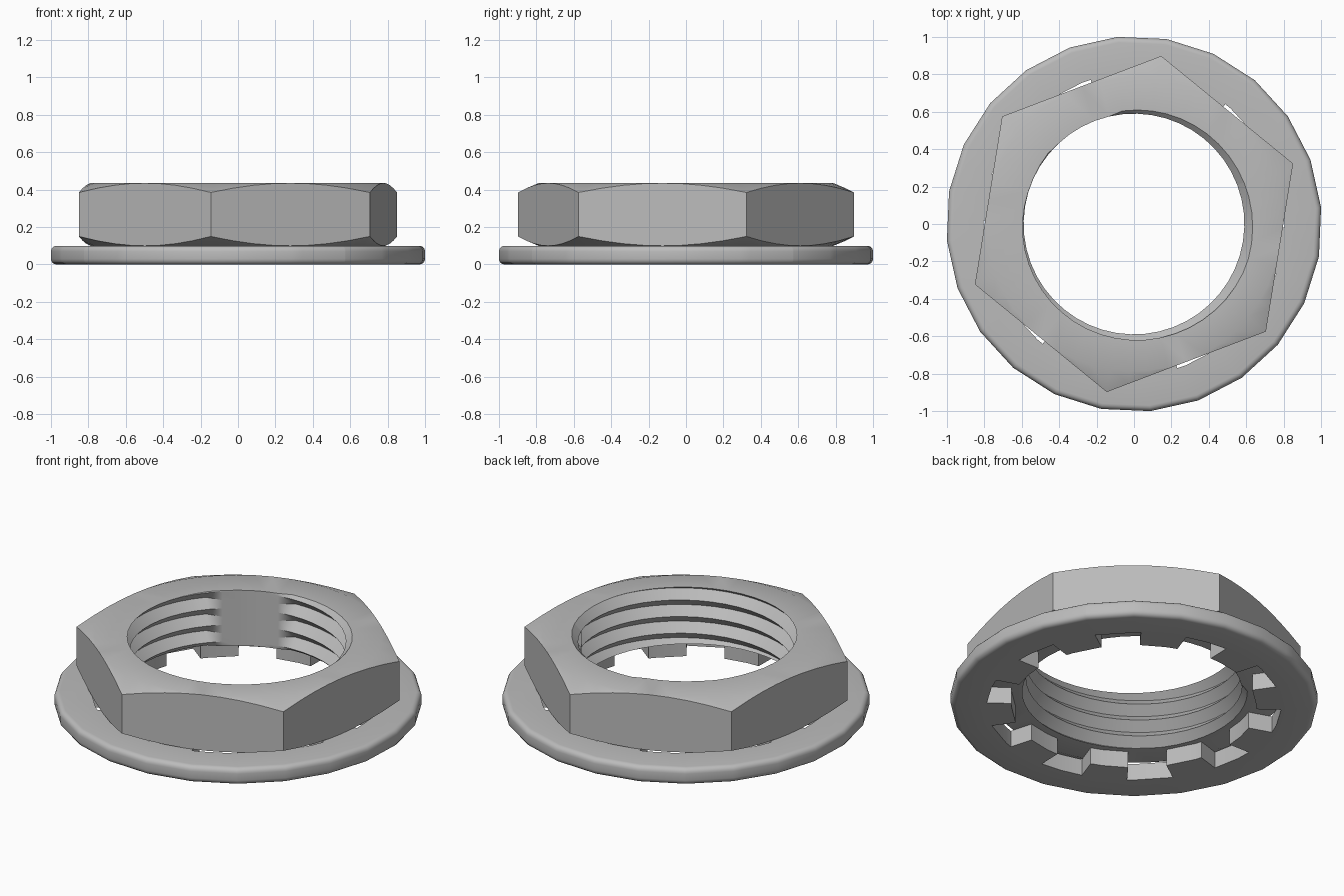
import bpy, bmesh
from math import sin, cos, radians, pi, floor

cube = bpy.data.objects.get("Cube")
if cube:
    bpy.data.objects.remove(cube, do_unlink=True)

# One plain metal colour
steel = bpy.data.materials.new("grey_steel")
steel.use_nodes = True
GREY = (0.5, 0.5, 0.5, 1)
steel.diffuse_color = GREY
steel.node_tree.nodes["Principled BSDF"].inputs["Base Color"].default_value = GREY

WASHER_TOP, NUT_TOP = 0.10, 0.435


def loft(name, columns):
    """Join closed (radius, z) sections, each at its own angle, into a ring."""
    bm = bmesh.new()
    rings = [[bm.verts.new((r * cos(radians(a)), r * sin(radians(a)), z))
              for r, z in section] for a, section in columns]
    for i, ring in enumerate(rings):
        following = rings[(i + 1) % len(rings)]
        for j in range(len(ring)):
            k = (j + 1) % len(ring)
            bm.faces.new((ring[j], following[j], following[k], ring[k]))
    bmesh.ops.remove_doubles(bm, verts=bm.verts, dist=0.0001)
    bmesh.ops.recalc_face_normals(bm, faces=bm.faces)
    mesh = bpy.data.meshes.new(name)
    bm.to_mesh(mesh)
    bm.free()
    mesh.materials.append(steel)
    obj = bpy.data.objects.new(name, mesh)
    bpy.context.collection.objects.link(obj)
    bpy.ops.object.select_all(action='DESELECT')
    obj.select_set(True)
    bpy.context.view_layer.objects.active = obj
    bpy.ops.object.shade_smooth_by_angle(angle=radians(30))
    return obj


def polygon_radius(angle, sides, corner_angle, corner_radius):
    """Distance from the centre to a regular polygon's edge."""
    step = 360 / sides
    off = (angle - corner_angle) % step - step / 2
    return corner_radius * cos(pi / sides) / cos(radians(off))


# Hexagonal nut with conical chamfers and a threaded bore
HEX_ANGLE, HEX_R = 20.8, 0.91
FLAT_R = HEX_R * cos(pi / 6)
PITCH, BORE_R, THREAD_DEPTH = 0.1, 0.59, 0.05


def bore_section(angle):
    turn = (angle + 20) / 360
    # The thread is interrupted by one plain strip
    depth = 0 if 103 < angle % 360 < 134 else THREAD_DEPTH
    points = []
    for k in range(-10, 1):
        z = NUT_TOP + PITCH * (k / 2 + turn)
        z = min(max(z, WASHER_TOP), NUT_TOP)
        u = (z - NUT_TOP) / PITCH - turn
        points.append((BORE_R + depth * abs(2 * (u - floor(u)) - 1), z))
    return points


def nut_section(angle):
    r = polygon_radius(angle, 6, HEX_ANGLE, HEX_R)
    drop = 0.05 * (r - FLAT_R) / (HEX_R - FLAT_R)
    return bore_section(angle) + [(FLAT_R, NUT_TOP), (r, NUT_TOP - drop),
                                  (r, WASHER_TOP + drop), (FLAT_R, WASHER_TOP)]


SEGMENTS = 48
nut_angles = [HEX_ANGLE + 360 * i / SEGMENTS for i in range(SEGMENTS + 1)]
loft("hex_nut", [(a, nut_section(a)) for a in nut_angles])

# Washer with a rounded rim and inward teeth
SIDES, RIM_ANGLE, RIM_R, FILLET = 24, 5, 1.004, 0.03
TEETH, TOOTH_ANGLE, TOOTH_R, NOTCH_R = 10, 25.7, 0.67, 0.805
HALF_TOOTH = 90 / TEETH


def is_tooth(angle):
    step = 360 / TEETH
    return abs((angle - TOOTH_ANGLE + step / 2) % step - step / 2) < HALF_TOOTH


def washer_section(angle, tooth):
    inner = TOOTH_R if tooth else NOTCH_R
    r = polygon_radius(angle, SIDES, RIM_ANGLE, RIM_R)
    arc = [(r - FILLET * (1 - sin(t * pi / 8)), FILLET * (1 - cos(t * pi / 8)))
           for t in range(5)]
    upper = [(x, WASHER_TOP - z) for x, z in reversed(arc)]
    return ([(inner, 0), (NOTCH_R, 0)] + arc + upper
            + [(NOTCH_R, WASHER_TOP), (inner, WASHER_TOP)])


washer_angles = [(RIM_ANGLE + 360 * i / SIDES) % 360 for i in range(SIDES)]
tooth_edges = [(TOOTH_ANGLE + HALF_TOOTH * (2 * i + 1)) % 360 for i in range(2 * TEETH)]
washer_columns = []
for a in sorted(washer_angles + tooth_edges):
    if a in tooth_edges:
        # Two sections at one angle make the side wall of a tooth
        for nudge in (-1, 1):
            washer_columns.append((a, washer_section(a, is_tooth(a + nudge))))
    else:
        washer_columns.append((a, washer_section(a, is_tooth(a))))
loft("toothed_washer", washer_columns)
